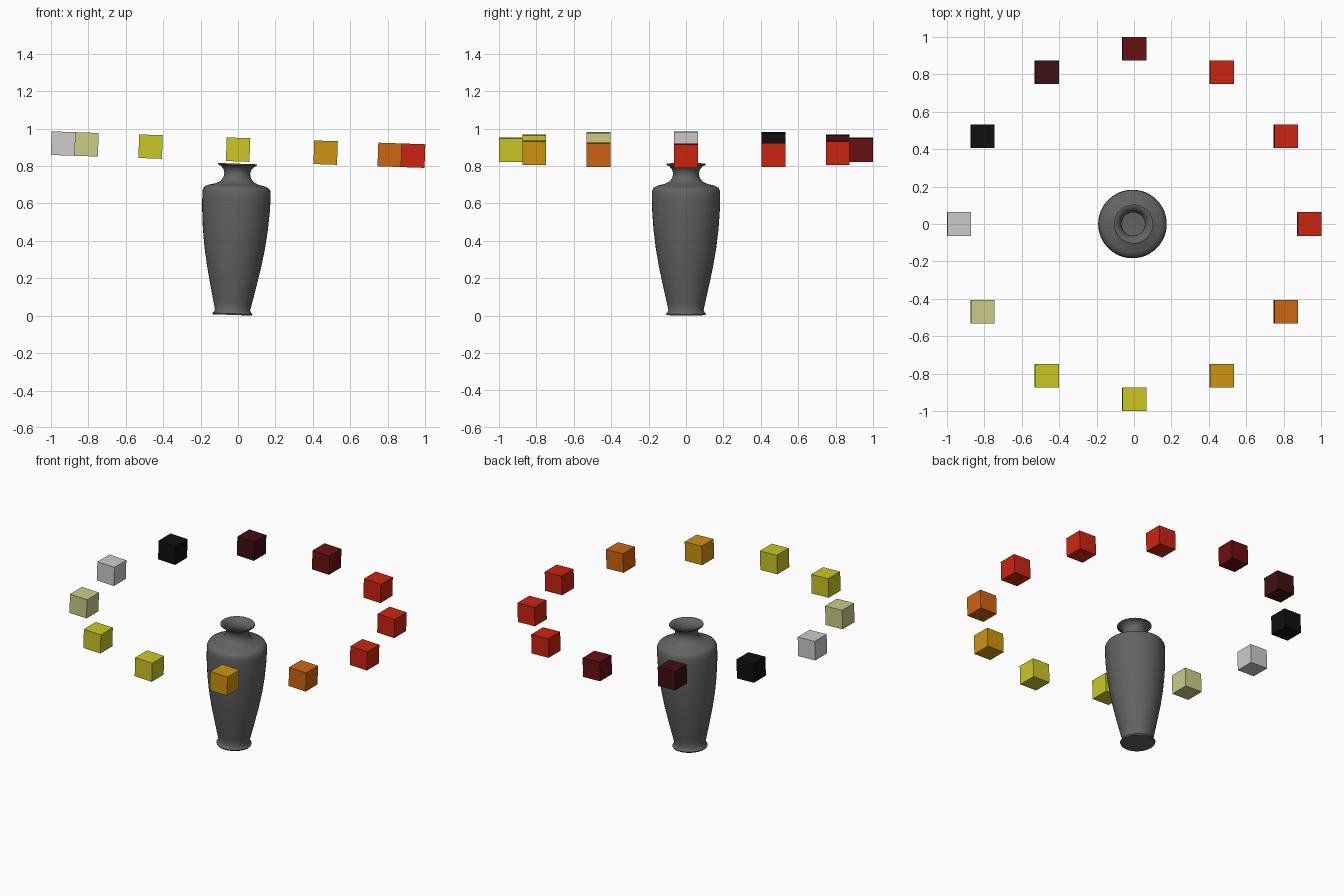
import bpy, bmesh, math
from mathutils import Matrix, Vector

cube = bpy.data.objects.get("Cube")
if cube:
    bpy.data.objects.remove(cube, do_unlink=True)


def material(name, srgb):
    rgba = [(c / 255 / 12.92 if c < 11 else ((c / 255 + 0.055) / 1.055) ** 2.4) for c in srgb] + [1]
    m = bpy.data.materials.new(name)
    m.use_nodes = True
    m.diffuse_color = rgba
    m.node_tree.nodes["Principled BSDF"].inputs["Base Color"].default_value = rgba
    return m


def add_object(name, bm, mat):
    bmesh.ops.recalc_face_normals(bm, faces=bm.faces)
    bm.transform(TILT)
    mesh = bpy.data.meshes.new(name)
    bm.to_mesh(mesh)
    bm.free()
    mesh.materials.append(mat)
    obj = bpy.data.objects.new(name, mesh)
    bpy.context.collection.objects.link(obj)
    return obj


# Everything leans slightly towards +x about the vase foot
TILT = Matrix.Translation((-0.03, 0, 0.004)) @ Matrix.Rotation(0.0345, 4, 'Y')

# Vase: outer wall, flared lip, then the inner wall down to the floor
profile = [(0, 0), (0.104, 0), (0.107, 0.007), (0.1, 0.014), (0.094, 0.026),
           (0.104, 0.07), (0.124, 0.16), (0.145, 0.26), (0.162, 0.36), (0.174, 0.46),
           (0.181, 0.56), (0.183, 0.64), (0.181, 0.665), (0.172, 0.681), (0.15, 0.692),
           (0.115, 0.7), (0.087, 0.714), (0.073, 0.735), (0.069, 0.757), (0.075, 0.78),
           (0.09, 0.796), (0.104, 0.802), (0.104, 0.809), (0.095, 0.809),
           (0.078, 0.795), (0.066, 0.775), (0.062, 0.755), (0.066, 0.735), (0.085, 0.708),
           (0.15, 0.683), (0.174, 0.64), (0.165, 0.46), (0.136, 0.26), (0.09, 0.04), (0, 0.03)]
bm = bmesh.new()
verts = [bm.verts.new((r, 0, z)) for r, z in profile]
edges = [bm.edges.new(pair) for pair in zip(verts, verts[1:])]
bmesh.ops.spin(bm, geom=verts + edges, cent=(0, 0, 0), axis=(0, 0, 1),
               angle=math.tau, steps=48, use_merge=True)
bmesh.ops.remove_doubles(bm, verts=bm.verts, dist=0.0005)
vase = add_object("vase", bm, material("dark grey", (99, 99, 99)))
bpy.context.view_layer.objects.active = vase
vase.select_set(True)
bpy.ops.object.shade_smooth_by_angle(angle=math.radians(40))
vase.select_set(False)

# Ring of floating cubes, counter-clockwise from +x
red = material("red", (204, 36, 16))
yellow = material("yellow", (204, 199, 36))
ring = [red, red, red,
        material("dark red", (106, 16, 19)), material("dark brown", (64, 16, 19)),
        material("black", (16, 16, 16)), material("light grey", (204, 204, 204)),
        material("pale yellow", (204, 204, 136)), yellow, yellow,
        material("gold", (206, 148, 16)), material("orange", (206, 101, 16))]
for i, mat in enumerate(ring):
    a = math.tau * i / len(ring)
    bm = bmesh.new()
    place = Vector((0.936 * math.cos(a), 0.936 * math.sin(a), 0.884))
    bmesh.ops.create_cube(bm, size=0.126, matrix=Matrix.Translation(place))
    add_object(f"ring_cube_{i + 1}", bm, mat)
